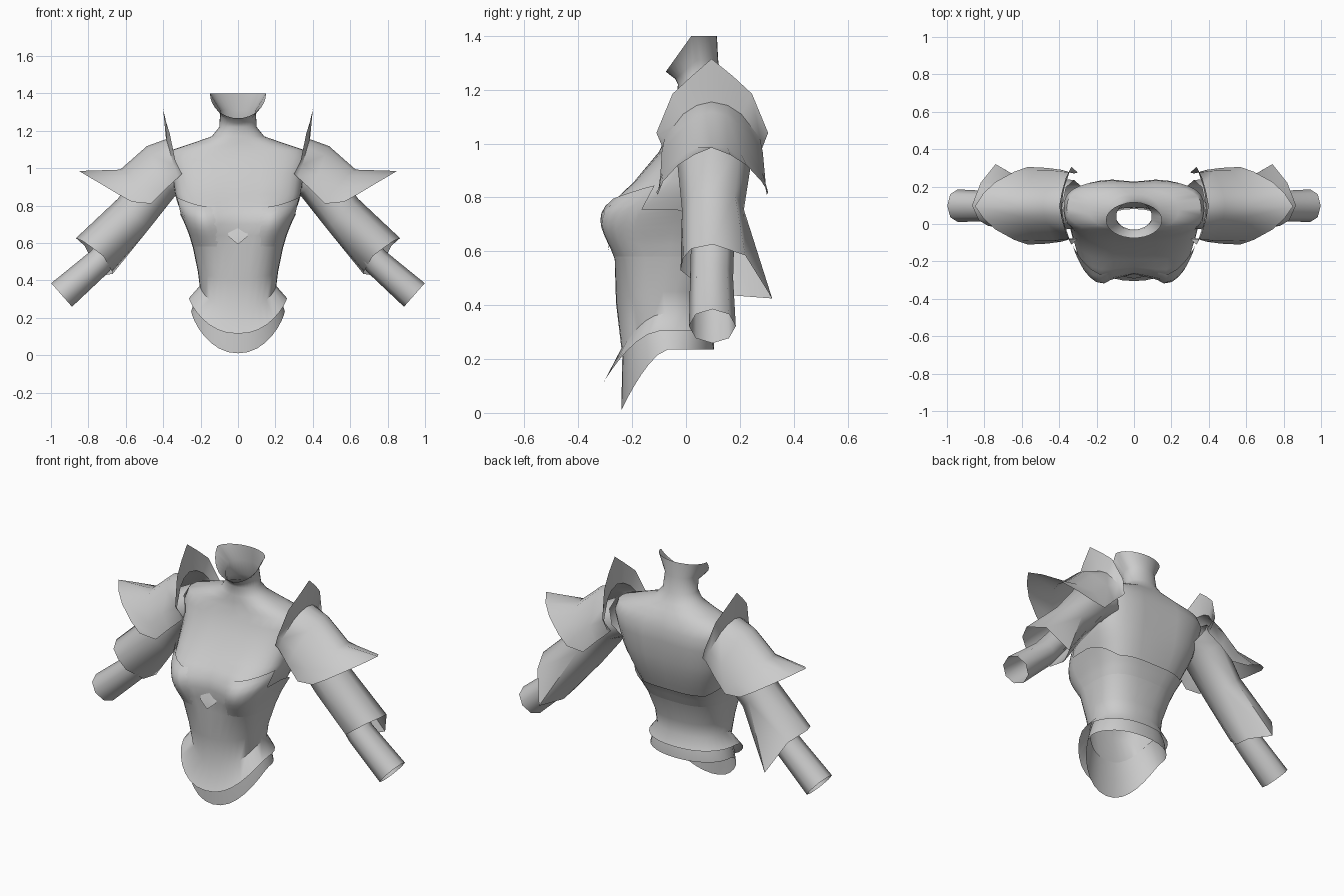
import bpy, math
from mathutils import Vector

plain = bpy.data.materials.new("light_grey")
plain.diffuse_color = (0.6, 0.6, 0.6, 1)


def grid_object(name, rows, closed=False, mirror=False, angle=50):
    """Skin a list of equally long point rows."""
    n = len(rows[0])
    verts = [tuple(p) for r in rows for p in r]
    faces = []
    for i in range(len(rows) - 1):
        for j in range(n if closed else n - 1):
            k = (j + 1) % n
            faces.append((i * n + j, i * n + k, (i + 1) * n + k, (i + 1) * n + j))
    me = bpy.data.meshes.new(name)
    me.from_pydata(verts, [], faces)
    me.materials.append(plain)
    ob = bpy.data.objects.new(name, me)
    bpy.context.collection.objects.link(ob)
    bpy.ops.object.select_all(action='DESELECT')
    ob.select_set(True)
    bpy.context.view_layer.objects.active = ob
    bpy.ops.object.mode_set(mode='EDIT')
    bpy.ops.mesh.select_all(action='SELECT')
    bpy.ops.mesh.normals_make_consistent(inside=False)
    bpy.ops.object.mode_set(mode='OBJECT')
    bpy.ops.object.shade_smooth_by_angle(angle=math.radians(angle))
    if mirror:
        m = ob.modifiers.new("mirror", 'MIRROR')
        m.use_mirror_merge = False
    return ob


SEG = 32
THETAS = [2 * math.pi * i / SEG for i in range(SEG)]

# Body levels: height, front drop, half width, front y, back y, roundness, drop power
BODY = [
    (0.305, 0.19, 0.262, -0.305, 0.115, 0.9, 1.6),
    (0.37, 0.13, 0.205, -0.24, 0.085, 0.85, 1.6),
    (0.45, 0.04, 0.215, -0.26, 0.09, 0.8, 1.6),
    (0.57, 0.0, 0.24, -0.262, 0.13, 0.72, 2),
    (0.64, 0.0, 0.255, -0.265, 0.155, 0.66, 2),
    (0.70, 0.0, 0.275, -0.266, 0.18, 0.62, 2),
    (0.76, 0.0, 0.30, -0.262, 0.20, 0.62, 2),
    (0.81, 0.0, 0.322, -0.23, 0.215, 0.64, 2),
    (0.86, 0.0, 0.337, -0.19, 0.225, 0.66, 2),
    (0.97, 0.0, 0.355, -0.10, 0.24, 0.68, 2),
    (1.04, 0.0, 0.375, -0.07, 0.235, 0.70, 2),
    (1.095, 0.0, 0.36, -0.045, 0.215, 0.75, 2),
    (1.135, 0.0, 0.24, -0.04, 0.19, 0.9, 2),
    (1.17, 0.0, 0.14, -0.035, 0.165, 1.0, 2),
    (1.22, 0.0, 0.10, -0.03, 0.135, 1.0, 1),
    (1.31, 0.07, 0.095, -0.04, 0.12, 1.0, 1),
    (1.40, 0.133, 0.15, -0.075, 0.115, 1.0, 1),
]


def ring_point(th, level, grow=0.0):
    z, drop, w, yf, yb, e, power = level
    s, c = math.sin(th), math.cos(th)
    mid, half = (yf + yb) / 2, (yb - yf) / 2 + grow
    x = math.copysign(abs(s) ** e, s) * (w + grow)
    if c > 1e-6:
        # chest is boxier in front and swells on both sides
        bust = math.exp(-((z - 0.71) / (0.13 if z < 0.71 else 0.105)) ** 2)
        y = mid - abs(c) ** (e * (1 - 0.38 * bust)) * half
        y -= 0.056 * bust * math.exp(-((abs(x) - 0.185) / 0.1) ** 2)
        z -= drop * c ** power
    else:
        # hollow along the spine
        y = mid + abs(c) ** e * half
        y -= 0.014 * math.exp(-((z - 0.95) / 0.2) ** 2 - (x / 0.06) ** 2)
    return (x, y, z)


def level_at(z):
    for a, b in zip(BODY, BODY[1:]):
        if a[0] <= z <= b[0]:
            t = (z - a[0]) / (b[0] - a[0])
            return tuple(p + (q - p) * t for p, q in zip(a, b))
    return BODY[-1]


# Torso with flared hem, neck and open collar
grid_object("torso", [[ring_point(t, lv) for t in THETAS] for lv in BODY], closed=True)


# Fitted bodice layer, its upper edge rises at the sides and dips at the back
def bodice_top(t):
    c, s = math.cos(t), abs(math.sin(t))
    if c > 0.3:
        return 0.785 + 0.07 * s * s
    return 0.755 - 0.085 * min(1, 1.4 * max(0, -c))


def bodice_grow(t, f):
    c, s = math.cos(t), abs(math.sin(t))
    if c > 0 and s < 0.25:
        return -0.006
    return 0.001 + 0.011 * f


rows = []
for i in range(9):
    f = i / 8
    rows.append([ring_point(t, level_at(0.58 + (bodice_top(t) - 0.58) * f), bodice_grow(t, f))
                 for t in THETAS])
grid_object("bodice", rows, closed=True)

# Pointed tab at the middle of the bodice
grid_object("bodice_tab", [[(-0.065, -0.255, 0.70), (0, -0.25, 0.72), (0.065, -0.255, 0.70)],
                           [(-0.05, -0.282, 0.635), (0, -0.284, 0.64), (0.05, -0.282, 0.635)],
                           [(-0.01, -0.29, 0.60), (0, -0.291, 0.595), (0.01, -0.29, 0.60)]])

# Under-skirt below the hem, pointed at the front
SKIRT = [
    (0.368, 0.13, 0.20, -0.236, 0.08, 0.85, 1.6),
    (0.30, 0.165, 0.23, -0.238, 0.10, 0.88, 1.6),
    (0.235, 0.225, 0.25, -0.24, 0.105, 0.95, 1.5),
]
grid_object("under_skirt", [[ring_point(t, lv) for t in THETAS] for lv in SKIRT], closed=True)


# Arms: plain open tubes
def tube_ring(c, u, ru, ry, n):
    c, u = Vector(c), Vector(u).normalized()
    return [c + u * ru * math.cos(2 * math.pi * i / n) - Vector((0, ry, 0)) * math.sin(2 * math.pi * i / n)
            for i in range(n)]


up = (0.66, 0, 0.75)
grid_object("arm", [tube_ring((0.60, 0.1, 0.67), up, 0.07, 0.08, 8),
                    tube_ring((0.74, 0.095, 0.50), up, 0.074, 0.08, 8),
                    tube_ring((0.943, 0.098, 0.322), up, 0.084, 0.087, 8)],
            closed=True, mirror=True)

# Sleeves: flared, trailing to a point at the back
cuff = [(0.866, 0.10, 0.626), (0.83, 0.02, 0.61), (0.78, -0.01, 0.575), (0.72, -0.02, 0.53),
        (0.675, 0.08, 0.45), (0.67, 0.19, 0.435), (0.74, 0.32, 0.425), (0.82, 0.22, 0.585)]
grid_object("sleeve", [tube_ring((0.32, 0.105, 0.985), (0.5, 0, 0.8), 0.115, 0.13, 8),
                       tube_ring((0.42, 0.105, 0.935), (0.72, 0, 0.69), 0.118, 0.138, 8),
                       tube_ring((0.56, 0.10, 0.755), (0.72, 0, 0.69), 0.116, 0.115, 8),
                       cuff], closed=True, mirror=True, angle=65)

# Pauldrons: front half of each row, reflected to the back
PAULDRON = [
    [(0.30, -0.08, 0.97), (0.335, -0.11, 1.04), (0.365, -0.05, 1.185), (0.385, 0.02, 1.25), (0.40, 0.095, 1.315)],
    [(0.32, -0.075, 0.95), (0.345, -0.08, 1.02), (0.37, -0.01, 1.11), (0.38, 0.04, 1.142), (0.385, 0.095, 1.155)],
    [(0.39, -0.095, 0.885), (0.43, -0.09, 0.97), (0.465, 0.0, 1.07), (0.48, 0.045, 1.107), (0.487, 0.095, 1.118)],
    [(0.465, -0.105, 0.81), (0.52, -0.09, 0.89), (0.58, -0.01, 0.96), (0.615, 0.04, 0.985), (0.63, 0.095, 0.992)],
    [(0.567, -0.11, 0.82), (0.64, -0.085, 0.86), (0.74, -0.03, 0.92), (0.805, 0.03, 0.958), (0.85, 0.095, 0.985)],
]
rows = [r + [(x, 0.195 - y, z) for x, y, z in reversed(r[:-1])] for r in PAULDRON]
grid_object("pauldron", rows, mirror=True, angle=60)
